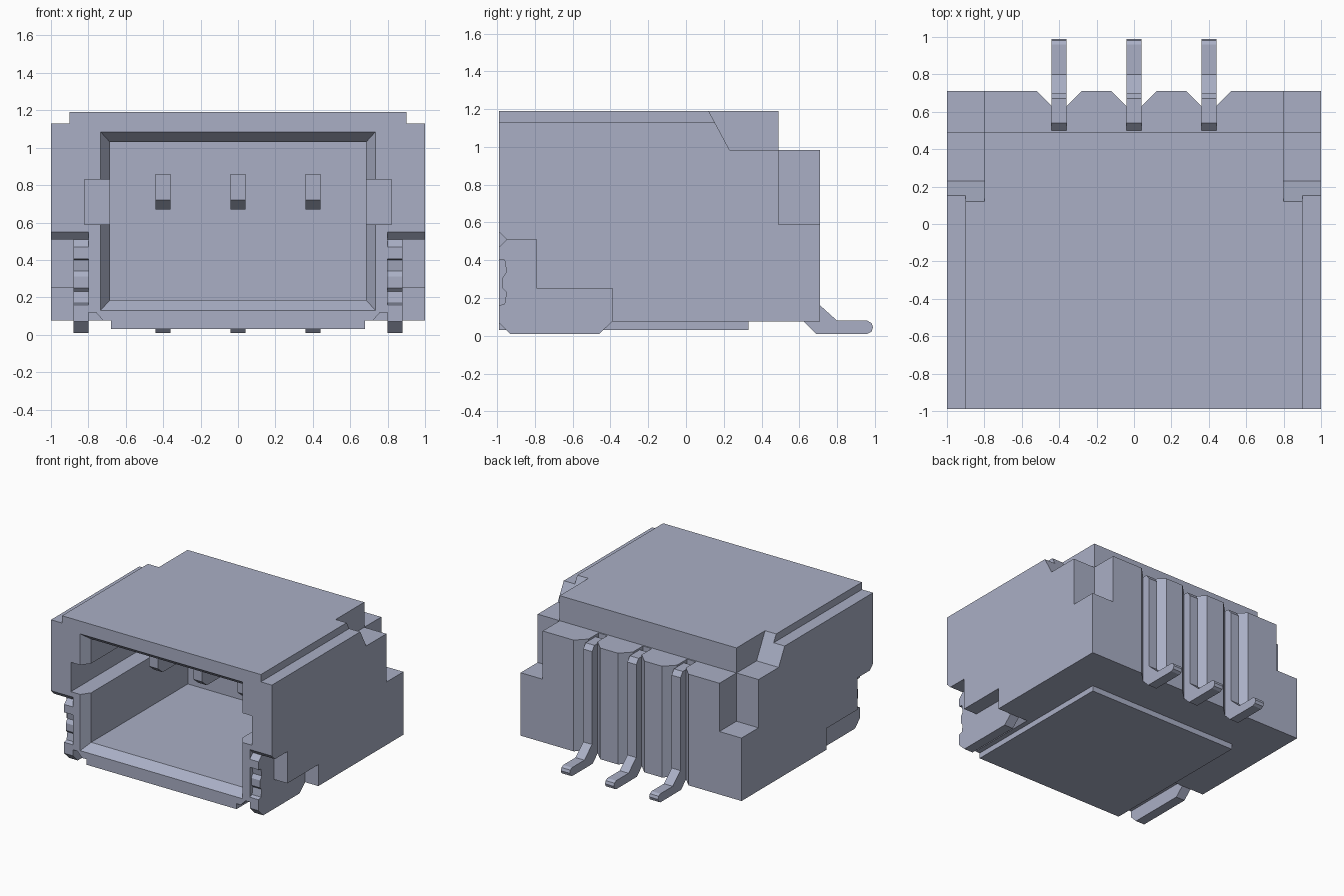
import bpy
import bmesh

old = bpy.data.objects.get("Cube")
if old:
    bpy.data.objects.remove(old)

mat = bpy.data.materials.new("pale blue grey")
mat.use_nodes = True
COLOUR = (0.40, 0.43, 0.56, 1)
mat.diffuse_color = COLOUR
mat.node_tree.nodes["Principled BSDF"].inputs["Base Color"].default_value = COLOUR


def loft(name, ring_a, ring_b):
    """Solid between two matching rings of points."""
    bm = bmesh.new()
    a = [bm.verts.new(p) for p in ring_a]
    b = [bm.verts.new(p) for p in ring_b]
    bm.faces.new(a)
    bm.faces.new(b)
    for i in range(len(a)):
        j = (i + 1) % len(a)
        bm.faces.new((a[i], a[j], b[j], b[i]))
    bmesh.ops.recalc_face_normals(bm, faces=bm.faces)
    mesh = bpy.data.meshes.new(name)
    bm.to_mesh(mesh)
    bm.free()
    mesh.materials.append(mat)
    obj = bpy.data.objects.new(name, mesh)
    bpy.context.collection.objects.link(obj)
    return obj


def prism(name, axis, pts, lo, hi, side=1):
    """Extrude a profile along an axis; side=-1 mirrors it in x."""
    def ring(t):
        out = []
        for u, v in pts:
            x, y, z = {"x": (t, u, v), "y": (u, t, v), "z": (u, v, t)}[axis]
            out.append((x * side, y, z))
        return out
    return loft(name, ring(lo), ring(hi))


def rect(u0, u1, v0, v1):
    return [(u0, v0), (u1, v0), (u1, v1), (u0, v1)]


def cut(target, cutter):
    cutter.hide_render = True
    mod = target.modifiers.new("cut", "BOOLEAN")
    mod.operation = "DIFFERENCE"
    mod.solver = "EXACT"
    mod.object = cutter
    bpy.context.view_layer.objects.active = target
    bpy.ops.object.modifier_apply(modifier=mod.name)
    bpy.data.objects.remove(cutter)


FRONT, BACK = -0.99, 0.71
PINS = (-0.4, 0, 0.4)

# Housing with a stepped back
housing = prism("housing", "x", [
    (FRONT, 0.075), (BACK, 0.075), (BACK, 0.985),
    (0.49, 0.985), (0.49, 1.19), (FRONT, 1.19)], -1, 1)

# Cavity and its flared mouth
cut(housing, prism("cavity", "y", rect(-0.685, 0.685, 0.185, 1.03), -1.1, 0.33))
mouth = [[(x, y, z) for x, z in rect(-w, w, z0, z1)]
         for y, w, z0, z1 in ((-1.06, 0.785, 0.075, 1.14), (-0.92, 0.685, 0.185, 1.03))]
cut(housing, loft("mouth", *mouth))

for s in (-1, 1):
    # Top shoulder, sloped rear shoulder and rear corner notch
    cut(housing, prism("shoulder", "y", rect(0.9, 1.2, 1.13, 1.4), -1.2, 1, s))
    cut(housing, prism("slope", "x", [
        (0.12, 1.19), (0.23, 0.985), (0.9, 0.985), (0.9, 1.4), (0.007, 1.4)], 0.8, 1.2, s))
    cut(housing, prism("corner", "z", rect(0.8, 1.2, 0.49, 0.9), 0.59, 1.3, s))
    # Latch slot inside the side wall
    cut(housing, prism("latch_slot", "y", rect(0.6, 0.82, 0.59, 0.83), -1.1, 0.15, s))
    # Stepped recess for the solder tab
    cut(housing, prism("tab_recess", "x", [
        (-1.03, 0.59), (-0.95, 0.51), (-0.79, 0.51), (-0.79, 0.25),
        (-0.39, 0.25), (-0.39, 0), (-1.03, 0)], 0.8, 1.2, s))
    cut(housing, prism("foot_relief", "y", [
        (0.72, 0), (0.72, 0.075), (0.76, 0.12), (0.9, 0.12), (0.9, 0)], -1.1, -0.39, s))

# Tapered pin grooves in the back, with a small slot above each pin
for x in PINS:
    cut(housing, prism("groove", "z", [
        (x - 0.04, 0.63), (x + 0.04, 0.63), (x + 0.22, 0.81), (x - 0.22, 0.81)], -0.1, 1.1))
    cut(housing, prism("pin_slot", "z", rect(x - 0.04, x + 0.04, 0.5, 0.66), 0.93, 1.1))

# Raised pad underneath
prism("bottom_pad", "z", rect(-0.68, 0.68, FRONT, 0.33), 0.03, 0.075)

# Solder tabs with a notched front edge
for s, label in ((-1, "right"), (1, "left")):
    prism(label + "_solder_tab", "x", [
        (FRONT, 0.07), (-0.93, 0.01), (-0.46, 0.01), (-0.39, 0.075), (-0.39, 0.25),
        (-0.79, 0.25), (-0.79, 0.51), (-0.95, 0.51), (FRONT, 0.47), (FRONT, 0.405),
        (-0.96, 0.40), (-0.95, 0.34), (-0.97, 0.31), (-0.97, 0.25),
        (-0.95, 0.23), (-0.96, 0.17), (FRONT, 0.16)], 0.8, 0.88, s)

# Bent contact pins: foot, riser, top bend and inner contact
for i, x in enumerate(PINS):
    lo, hi = x - 0.04, x + 0.04
    prism(f"pin_lead_{i + 1}", "x", [
        (0.62, 0.08), (0.69, 0.01), (0.96, 0.01), (0.982, 0.022), (0.99, 0.045),
        (0.982, 0.068), (0.96, 0.08), (0.80, 0.08), (0.70, 0.17), (0.70, 0.93),
        (0.67, 0.97), (0.54, 0.97), (0.50, 0.93), (0.50, 0.86), (0.62, 0.86)], lo, hi)
    prism(f"pin_contact_{i + 1}", "x", [
        (-0.52, 0.72), (-0.46, 0.67), (0.40, 0.67), (0.40, 0.86), (-0.52, 0.86)], lo, hi)
